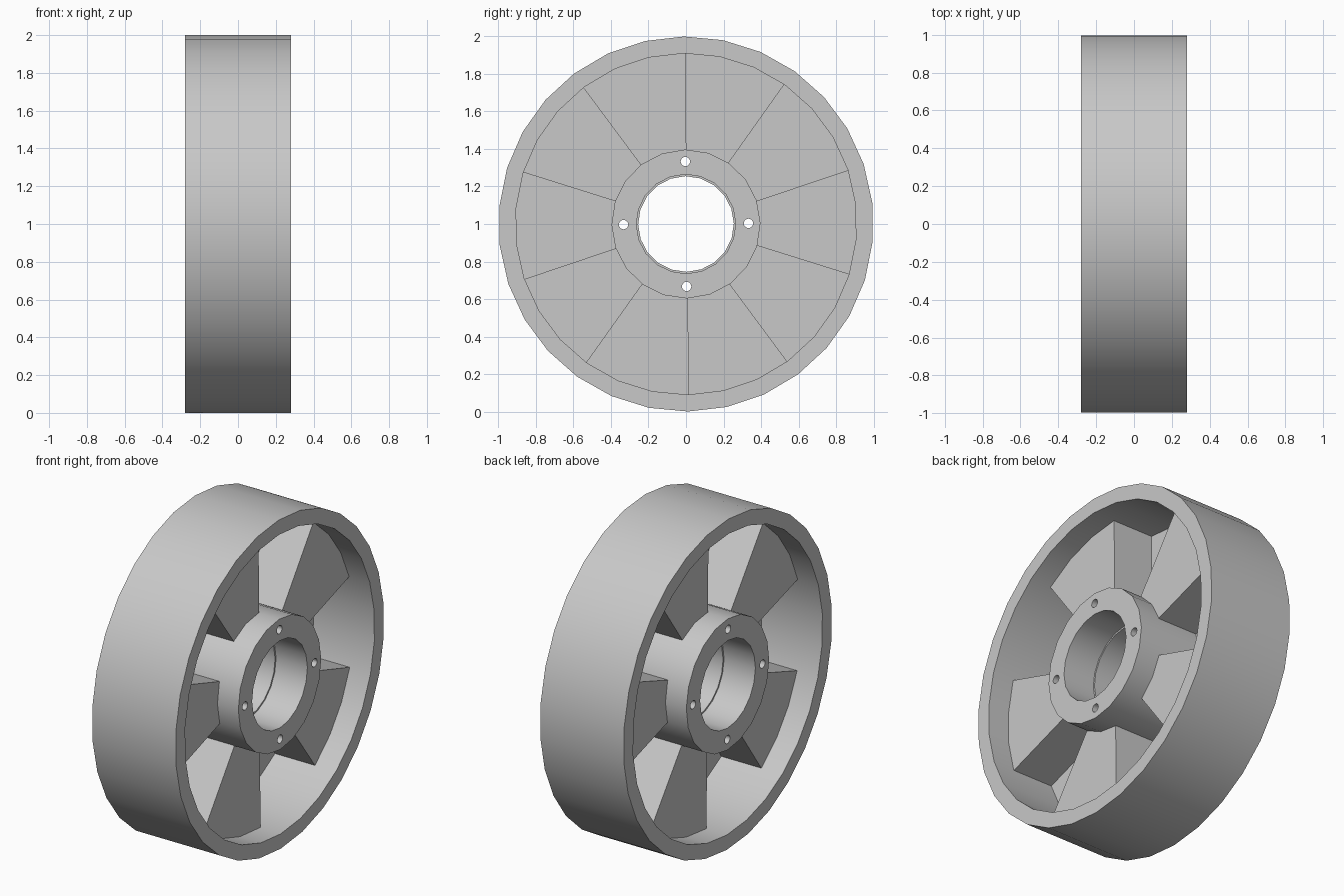
import bpy
import bmesh
import math
from mathutils import Matrix

if "Cube" in bpy.data.objects:
    bpy.data.objects.remove(bpy.data.objects["Cube"], do_unlink=True)

HALF = 0.28          # half width of rim and hub
WEB = 0.134          # offset of the web panels from the middle plane
START = math.radians(18.6)

grey = bpy.data.materials.new("plain grey")
grey.use_nodes = True
grey.diffuse_color = (0.58, 0.58, 0.58, 1)
grey.node_tree.nodes["Principled BSDF"].inputs["Base Color"].default_value = (0.58, 0.58, 0.58, 1)


def polar(x, r, angle):
    """Point around the axle, which runs along x at a height of one."""
    return (x, r * math.cos(angle), 1 + r * math.sin(angle))


def finish(name, bm):
    bmesh.ops.recalc_face_normals(bm, faces=bm.faces)
    mesh = bpy.data.meshes.new(name)
    bm.to_mesh(mesh)
    bm.free()
    obj = bpy.data.objects.new(name, mesh)
    mesh.materials.append(grey)
    bpy.context.collection.objects.link(obj)
    return obj


def select(obj):
    bpy.ops.object.select_all(action="DESELECT")
    obj.select_set(True)
    bpy.context.view_layer.objects.active = obj


def apply_modifiers(obj):
    select(obj)
    for mod in list(obj.modifiers):
        bpy.ops.object.modifier_apply(modifier=mod.name)


def smooth(obj):
    select(obj)
    bpy.ops.object.shade_smooth_by_angle(angle=math.radians(30))


def lathe(name, profile, sides):
    """Spin a closed (x, radius) profile around the axle."""
    bm = bmesh.new()
    rings = [[bm.verts.new(polar(x, r, START + math.tau * i / sides)) for x, r in profile]
             for i in range(sides)]
    n = len(profile)
    for i in range(sides):
        a, b = rings[i], rings[(i + 1) % sides]
        for j in range(n):
            k = (j + 1) % n
            bm.faces.new((a[j], a[k], b[k], b[j]))
    return finish(name, bm)


# Rim
rim = lathe("rim", [(-HALF, 0.91), (HALF, 0.91), (HALF, 1.0), (-HALF, 1.0)], 30)
smooth(rim)

# Hub with a raised band inside the bore
hub = lathe("hub", [(-HALF, 0.265), (-0.07, 0.265), (-0.07, 0.255), (0.07, 0.255),
                    (0.07, 0.265), (HALF, 0.265), (HALF, 0.397), (-HALF, 0.397)], 20)

# Four bolt holes through the hub
bm = bmesh.new()
for i in range(4):
    place = Matrix.Translation(polar(0, 0.333, math.radians(0.6) + i * math.pi / 2))
    bmesh.ops.create_cone(bm, cap_ends=True, segments=16, radius1=0.025, radius2=0.025, depth=1,
                          matrix=place @ Matrix.Rotation(math.pi / 2, 4, "Y"))
cutter = finish("bolt_hole_cutter", bm)
cutter.hide_render = True
cut = hub.modifiers.new("bolt holes", "BOOLEAN")
cut.operation = "DIFFERENCE"
cut.solver = "EXACT"
cut.object = cutter
apply_modifiers(hub)
bpy.data.objects.remove(cutter, do_unlink=True)
smooth(hub)

# Corrugated web: ten panels alternating between the two sides, joined by walls
bm = bmesh.new()
edges = []
for panel in range(10):
    x = WEB if panel % 2 == 0 else -WEB
    for step in range(4):
        angle = START + math.radians(36 * panel + 12 * step)
        edges.append([bm.verts.new(polar(x, r, angle)) for r in (0.385, 0.93)])
for i, a in enumerate(edges):
    b = edges[(i + 1) % len(edges)]
    bm.faces.new((a[0], a[1], b[1], b[0]))
web = finish("corrugated_web", bm)
thick = web.modifiers.new("thickness", "SOLIDIFY")
thick.thickness = 0.012
thick.offset = 0
thick.use_even_offset = True
apply_modifiers(web)
smooth(web)
